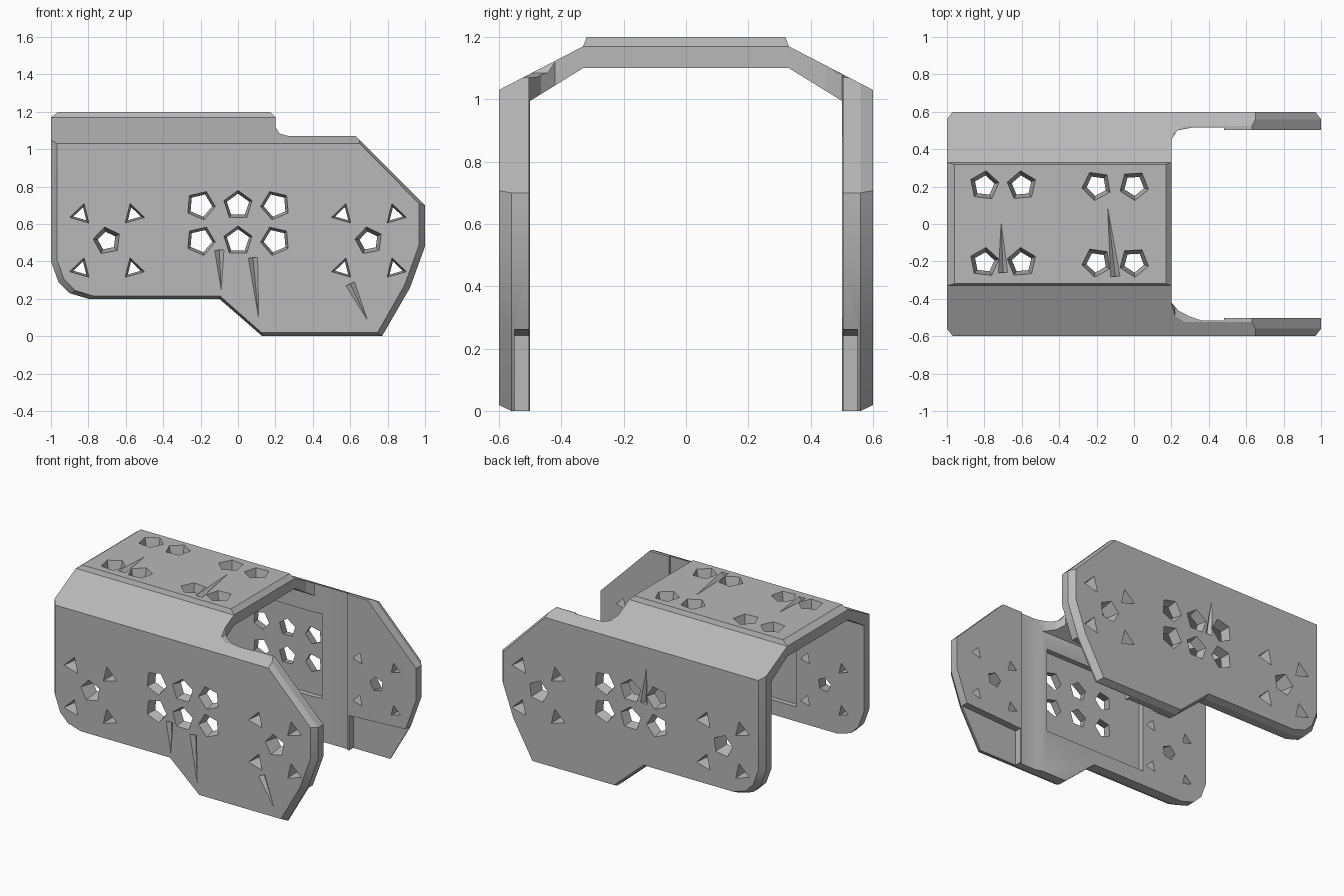
import bpy, bmesh, math
from mathutils import Vector

if "Cube" in bpy.data.objects:
    bpy.data.objects.remove(bpy.data.objects["Cube"], do_unlink=True)

grey = bpy.data.materials.new("plain grey")
grey.use_nodes = True
COLOUR = (0.48, 0.48, 0.48, 1)
grey.diffuse_color = COLOUR
grey.node_tree.nodes["Principled BSDF"].inputs["Base Color"].default_value = COLOUR


def finish(name, bm):
    bmesh.ops.recalc_face_normals(bm, faces=bm.faces[:])
    mesh = bpy.data.meshes.new(name)
    bm.to_mesh(mesh)
    bm.free()
    mesh.materials.append(grey)
    obj = bpy.data.objects.new(name, mesh)
    bpy.context.collection.objects.link(obj)
    return obj


def loft(bm, rings):
    """Skin equal-length rings of points and cap both ends."""
    rows = [[bm.verts.new(p) for p in ring] for ring in rings]
    n = len(rows[0])
    for a, b in zip(rows, rows[1:]):
        for i in range(n):
            j = (i + 1) % n
            bm.faces.new((a[i], a[j], b[j], b[i]))
    bm.faces.new(rows[0])
    bm.faces.new(rows[-1])


def place(axis, u, v, w):
    """Put profile point (u, v) at depth w along the axis."""
    return {"x": (w, u, v), "y": (u, w, v), "z": (u, v, w)}[axis]


def prism(name, pts, axis, start, end):
    bm = bmesh.new()
    loft(bm, [[place(axis, u, v, w) for u, v in pts] for w in (start, end)])
    return finish(name, bm)


def combine(target, tool, operation):
    mod = target.modifiers.new("cut", "BOOLEAN")
    mod.operation = operation
    mod.solver = "EXACT"
    mod.object = tool
    tool.hide_render = True
    bpy.context.view_layer.objects.active = target
    bpy.ops.object.modifier_apply(modifier=mod.name)
    bpy.data.objects.remove(tool, do_unlink=True)


# Channel section: two legs, sloped shoulders and a raised roof
outer = [(0.6, -0.1), (0.6, 1.03), (0.33, 1.17), (0.315, 1.21)]
inner = [(0.33, 1.1), (0.5, 0.995), (0.5, -0.1)]
section = ([(-y, z) for y, z in outer] + outer[::-1]
           + inner[::-1] + [(-y, z) for y, z in inner])
frame = prism("bracket_frame", section, "x", -1.1, 1.1)

# Side outline, narrowed at the ends and bottom towards the outer faces
outline = [(-1, 0.4), (-0.96, 0.29), (-0.9, 0.23), (-0.8, 0.2), (-0.1, 0.2),
           (0.13, 0), (0.77, 0), (0.92, 0.26), (1, 0.48), (1, 0.7),
           (0.63, 1.07), (0.27, 1.07), (0.22, 1.085), (0.2, 1.12),
           (0.2, 1.17), (0.17, 1.2), (-0.96, 1.2), (-1, 1.17)]
small = [(x * 0.965, z * 0.98 + 0.022) for x, z in outline]
bm = bmesh.new()
loft(bm, [[(x, y, z) for x, z in ring] for ring, y in
          ((small, -0.605), (outline, -0.56), (outline, 0.56), (small, 0.605))])
combine(frame, finish("outline_tool", bm), "INTERSECT")

# Open front bay with curved corners and thinner arms
arm = [(0.48, 0.515), (0.48, 0.503), (1.1, 0.503)]
back_edge = [(0.2, 0.34), (0.2, 0.45), (0.23, 0.5), (0.31, 0.515)] + arm
front_edge = [(0.2, 0.42), (0.24, 0.465), (0.3, 0.495), (0.36, 0.515)] + arm
bay = back_edge + [(x, -y) for x, y in reversed(front_edge)]
combine(frame, prism("bay_tool", bay, "z", -0.2, 1.3), "DIFFERENCE")

# Shallow panels and lower pockets on the inside of both walls
for side in (-1, 1):
    panel = [(-0.49, 0.3), (0.28, 0.3), (0.28, 0.88), (-0.49, 0.88)]
    combine(frame, prism("panel_tool", panel, "y", side * 0.45, side * 0.535),
            "DIFFERENCE")
    pocket = [(0.49, -0.1), (1.1, -0.1), (1.1, 0.27), (0.49, 0.24)]
    combine(frame, prism("pocket_tool", pocket, "y", side * 0.45, side * 0.55),
            "DIFFERENCE")


def hole(bm, axis, u, v, sides, radius, turn, near, far):
    """Tapered few-sided hole, wider at the outer face."""
    rings = []
    for w, r in ((near, radius * 0.5), (far, radius)):
        rings.append([place(axis, u + r * math.cos(turn + math.tau * k / sides),
                            v + r * math.sin(turn + math.tau * k / sides), w)
                      for k in range(sides)])
    loft(bm, rings)


# Holes through both walls and the roof
bm = bmesh.new()
for side in (-1, 1):
    for cx in (-0.7, 0.7):
        hole(bm, "y", cx, 0.51, 5, 0.08, 0.5, side * 0.46, side * 0.62)
        for dx in (-0.14, 0.14):
            for z in (0.36, 0.65):
                hole(bm, "y", cx + dx, z, 3, 0.066, math.pi / 2 + dx * 2,
                     side * 0.46, side * 0.62)
    for x in (-0.2, 0, 0.2):
        for z in (0.51, 0.7):
            hole(bm, "y", x, z, 5, 0.085, math.pi / 2 + x * 2,
                 side * 0.46, side * 0.62)
    for x in (-0.8, -0.6, -0.2, 0):
        hole(bm, "z", x, side * 0.205, 5, 0.085, 1 + x, 1.05, 1.22)
combine(frame, finish("hole_tool", bm), "DIFFERENCE")


def groove(bm, axis, start, end, face, depth):
    """V groove in an outer face, fading from start to end."""
    a, b = Vector(start), Vector(end)
    across = (b - a).normalized().orthogonal()
    out = math.copysign(0.005, face)
    rings = []
    for p, width, sink in ((a, 0.03, depth), (b, 0.005, 0.001)):
        rings.append([place(axis, *(p - across * width), face + out),
                      place(axis, *(p + across * width), face + out),
                      place(axis, *p, face - math.copysign(sink, face))])
    loft(bm, rings)


# Worn creases beside the holes on the walls and roof
bm = bmesh.new()
for axis, start, end, face in (
        ("y", (-0.1, 0.46), (-0.09, 0.25), -0.6),
        ("y", (0.08, 0.42), (0.11, 0.1), -0.6),
        ("y", (0.6, 0.28), (0.69, 0.09), -0.6),
        ("y", (-0.1, 0.64), (-0.12, 0.88), 0.6),
        ("z", (-0.7, -0.26), (-0.71, 0), 1.2),
        ("z", (-0.1, -0.28), (-0.14, 0.08), 1.2)):
    groove(bm, axis, start, end, face, 0.025)
combine(frame, finish("crease_tool", bm), "DIFFERENCE")

# Keep the facets crisp
bpy.ops.object.select_all(action="DESELECT")
frame.select_set(True)
bpy.context.view_layer.objects.active = frame
bpy.ops.object.shade_smooth_by_angle(angle=math.radians(20))
